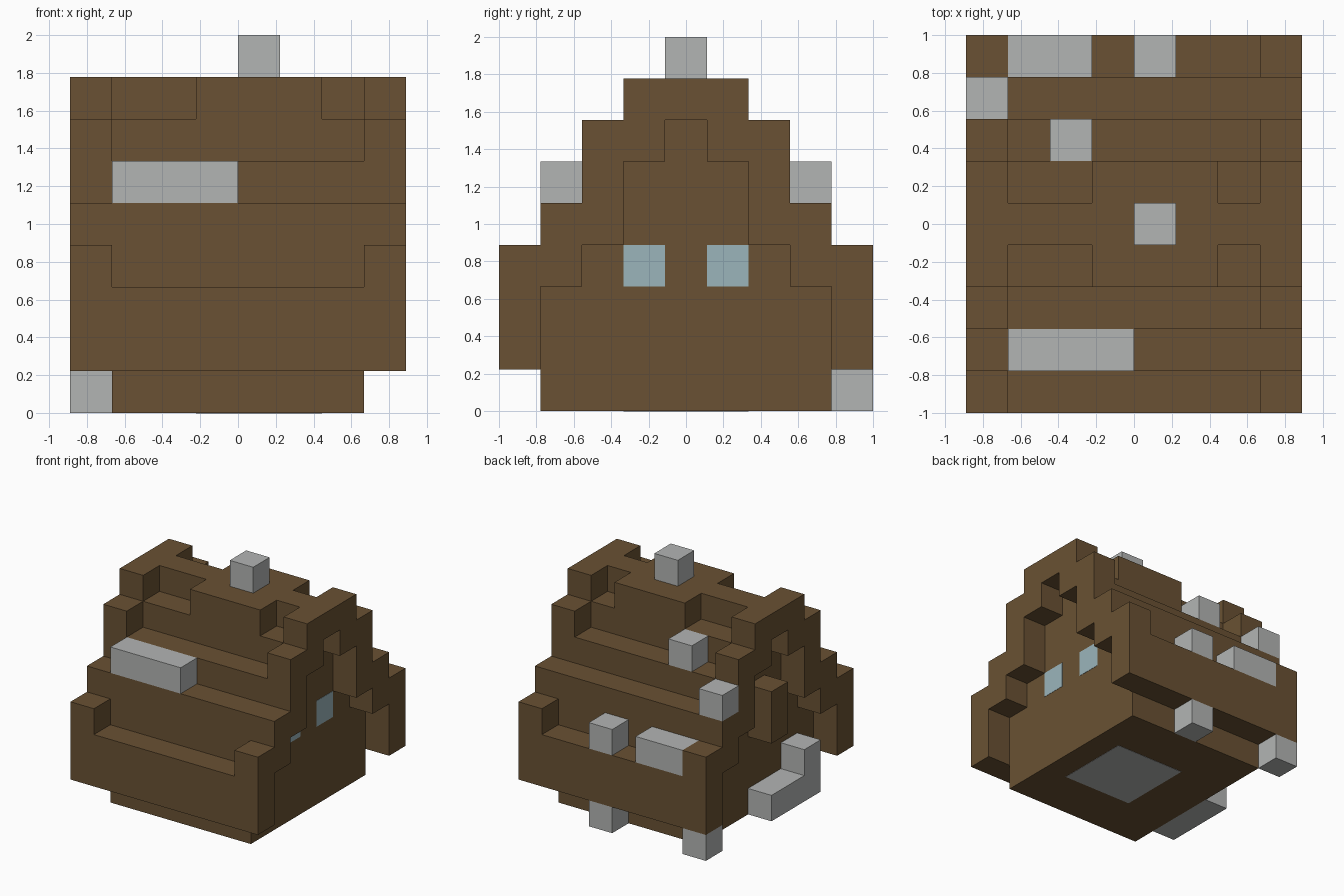
import bpy
import bmesh

if "Cube" in bpy.data.objects:
    bpy.data.objects.remove(bpy.data.objects["Cube"])

U = 2 / 9  # one block


def material(name, rgb):
    m = bpy.data.materials.new(name)
    m.use_nodes = True
    m.diffuse_color = (*rgb, 1)
    m.node_tree.nodes["Principled BSDF"].inputs["Base Color"].default_value = (*rgb, 1)
    return m


wood = material("brown wood", (0.142, 0.083, 0.033))
stone = material("pale grey", (0.45, 0.46, 0.455))
glass = material("pale blue glass", (0.33, 0.46, 0.50))


def finish(name, bm, mat):
    bmesh.ops.recalc_face_normals(bm, faces=bm.faces)
    mesh = bpy.data.meshes.new(name)
    bm.to_mesh(mesh)
    bm.free()
    mesh.materials.append(mat)
    obj = bpy.data.objects.new(name, mesh)
    bpy.context.collection.objects.link(obj)
    return obj


def extrude_profile(name, points, x0, x1, mat):
    """Extrude a (y, z) outline, in blocks, from x0 to x1."""
    bm = bmesh.new()
    face = bm.faces.new([bm.verts.new((x0 * U, y * U, z * U)) for y, z in points])
    moved = bmesh.ops.extrude_face_region(bm, geom=[face])["geom"]
    verts = [v for v in moved if isinstance(v, bmesh.types.BMVert)]
    bmesh.ops.translate(bm, verts=verts, vec=((x1 - x0) * U, 0, 0))
    return finish(name, bm, mat)


def box(name, low, high, mat):
    """Box between two corners, in blocks."""
    (xa, ya, za), (xb, yb, zb) = low, high
    return extrude_profile(name, [(ya, za), (yb, za), (yb, zb), (ya, zb)], xa, xb, mat)


def steps(half_widths):
    """Stair outline on the +y side from (half width, bottom, top) rows."""
    return [(w, z) for w, low, high in half_widths for z in (low, high)]


def mirrored(points):
    return [(-y, z) for y, z in reversed(points)]


# House body with stepped roof
side = steps([(3.5, 0, 1), (4.5, 1, 3), (3.5, 3, 5), (2.5, 5, 6), (1.5, 6, 7), (0.5, 7, 8)])
extrude_profile("house_body", side + mirrored(side), -3, 3, wood)
box("roof_ridge_rise", (-1, -1.5, 7), (2, 1.5, 8), wood)

# Raised gable frames at both ends
outer = steps([(4.5, 1, 4), (3.5, 4, 5), (2.5, 5, 7), (1.5, 7, 8)])
inner = steps([(3.5, 1, 3), (2.5, 3, 4), (1.5, 4, 6), (0.5, 6, 7)])
frame = outer + mirrored(outer) + [(-y, z) for y, z in inner] + list(reversed(inner))
for name, x in (("right_gable", -4), ("left_gable", 3)):
    extrude_profile(name, frame, x, x + 1, wood)

# Upright beam on the right wall
box("wall_beam", (-4, -0.5, 3), (-3, 0.5, 5), wood)

# Pale blocks lying on the roof
box("chimney", (0, -0.5, 8), (1, 0.5, 9), stone)
box("front_roof_slab", (-3, -3.5, 5), (0, -2.5, 6), stone)
box("back_roof_block_upper", (-2, 1.5, 6), (-1, 2.5, 7), stone)
box("back_roof_block_corner", (-4, 2.5, 5), (-3, 3.5, 6), stone)
box("back_eave_slab", (-3, 3.5, 3), (-1, 4.5, 4), stone)
box("back_eave_block", (0, 3.5, 3), (1, 4.5, 4), stone)

# Pale blocks on the ground
box("back_ground_block", (0, 3.5, 0), (1, 4.5, 1), stone)
box("corner_ground_block", (-4, 3.5, 0), (-3, 4.5, 1), stone)
low_step = [(-2.5, 0), (0.5, 0), (0.5, 1), (-1.5, 1), (-1.5, 2), (-2.5, 2)]
extrude_profile("side_step", low_step, -4, -3, stone)

# Thin plates: hearth floor and windows
T = 0.01
box("floor_plate", (-1, -1.5, -T), (2, 1.5, T), stone)
for name, y in (("front_window", -1.5), ("back_window", 0.5)):
    box(name, (3 - T, y, 3), (3 + T, y + 1, 4), glass)
